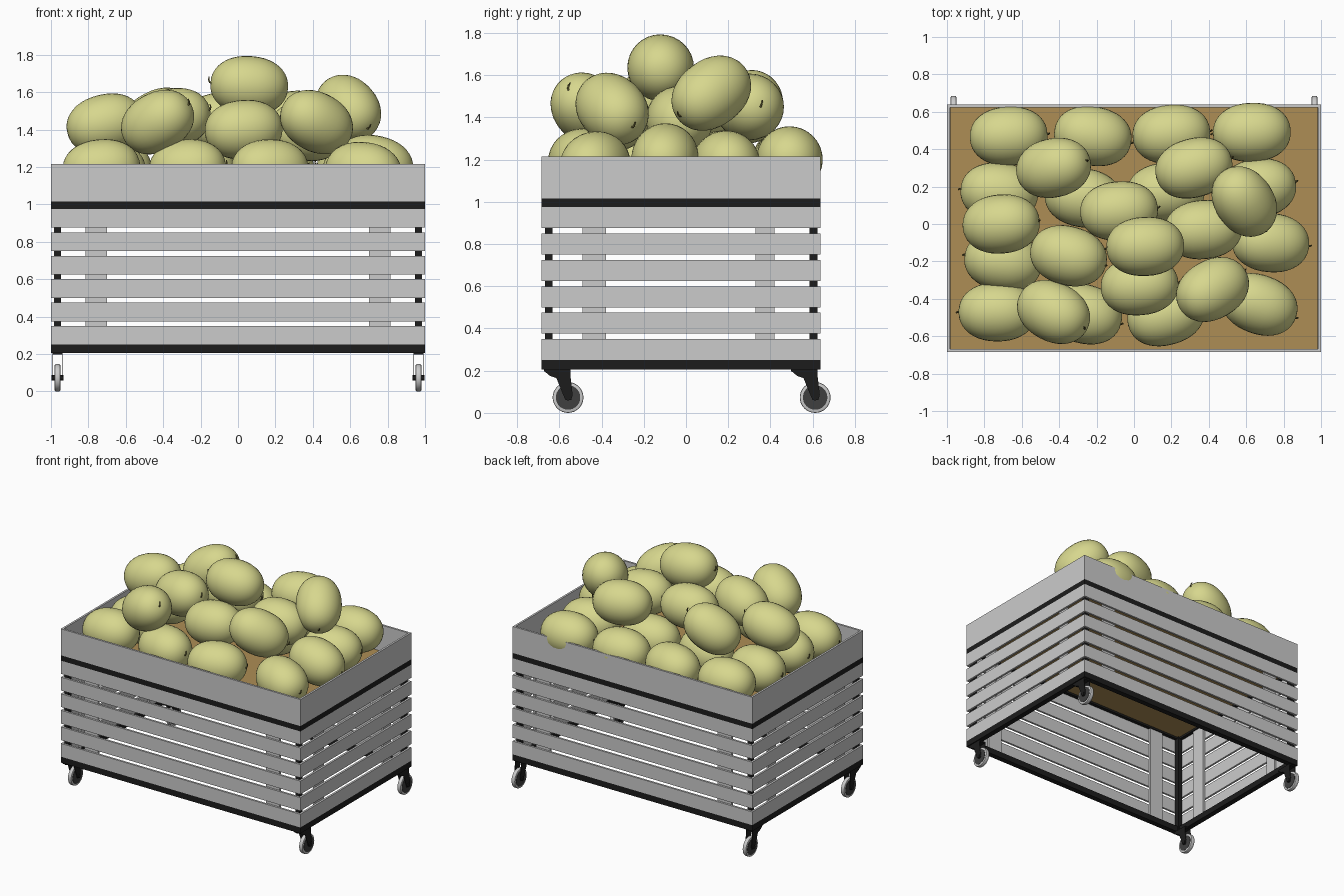
import bpy, bmesh
from math import radians, hypot, pi
from mathutils import Matrix, Vector

if "Cube" in bpy.data.objects:
    bpy.data.objects.remove(bpy.data.objects["Cube"])


def material(name, rgb):
    m = bpy.data.materials.new(name)
    m.diffuse_color = (*rgb, 1)
    m.use_nodes = True
    m.node_tree.nodes["Principled BSDF"].inputs["Base Color"].default_value = m.diffuse_color
    return m


BLACK = material("black_metal", (0.012, 0.012, 0.012))
DARK = material("dark_rubber", (0.05, 0.05, 0.05))
BROWN = material("brown_board", (0.42, 0.27, 0.09))
RIND = material("melon_rind", (0.68, 0.68, 0.27))
STEM = material("melon_stem", (0.16, 0.14, 0.04))


def finish(name, bm, mat=None):
    bmesh.ops.recalc_face_normals(bm, faces=bm.faces)
    me = bpy.data.meshes.new(name)
    bm.to_mesh(me)
    bm.free()
    if mat:
        me.materials.append(mat)
    ob = bpy.data.objects.new(name, me)
    bpy.context.collection.objects.link(ob)
    return ob


def add_box(bm, x, y, z):
    """x, y, z are (min, max) ranges."""
    size = [b - a for a, b in (x, y, z)]
    mid = [(a + b) / 2 for a, b in (x, y, z)]
    bmesh.ops.create_cube(bm, size=1, matrix=Matrix.Translation(mid) @ Matrix.Diagonal((*size, 1)))


def box(name, x, y, z, mat=None):
    bm = bmesh.new()
    add_box(bm, x, y, z)
    return finish(name, bm, mat)


Y0, Y1 = -0.684, 0.638      # outer front and back of the crate


def ring(name, z, t, mat=None):
    """Four boards around the crate, t thick."""
    bm = bmesh.new()
    add_box(bm, (-1, 1), (Y0, Y0 + t), z)
    add_box(bm, (-1, 1), (Y1 - t, Y1), z)
    add_box(bm, (-1, -1 + t), (Y0 + t, Y1 - t), z)
    add_box(bm, (1 - t, 1), (Y0 + t, Y1 - t), z)
    return finish(name, bm, mat)


# Crate: black frames, slats, top boards and floor
ring("bottom_frame", (0.205, 0.25), 0.04, BLACK)
ring("upper_frame", (0.975, 1.015), 0.04, BLACK)
for i in range(6):
    z = 0.25 + i * 0.125
    ring(f"slats_{i + 1}", (z, z + 0.1), 0.015)
ring("top_boards", (1.015, 1.215), 0.015)
box("floor", (-0.98, 0.98), (Y0 + 0.016, Y1 - 0.016), (0.99, 1.018), BROWN)

# Corner posts and the inner uprights that hold the slats
T = 0.016
for s in (-1, 1):
    for tag, y in (("front", (Y0 + T, Y0 + 0.052)), ("back", (Y1 - 0.052, Y1 - T))):
        box(f"{tag}_post", sorted((s * 0.947, s * 0.98)), y, (0.21, 0.99), BLACK)
    for tag, y in (("front", (Y0 + T, Y0 + 0.032)), ("back", (Y1 - 0.032, Y1 - T))):
        box(f"{tag}_upright", sorted((s * 0.70, s * 0.815)), y, (0.25, 0.975))
    for y in ((-0.49, -0.38), (0.33, 0.42)):
        box("side_upright", sorted((s * 0.968, s * 0.984)), y, (0.25, 0.975))


# Casters
def cylinder(name, x, y, z, r, w, mat, bevel=0):
    bm = bmesh.new()
    bmesh.ops.create_cone(bm, cap_ends=True, segments=32, radius1=r, radius2=r, depth=w,
                          matrix=Matrix.Translation((x, y, z)) @ Matrix.Rotation(pi / 2, 4, 'Y'))
    if bevel:
        rim = [e for e in bm.edges if abs(e.verts[0].co.x - e.verts[1].co.x) < 1e-5]
        bmesh.ops.bevel(bm, geom=rim, offset=bevel, segments=2, affect='EDGES', profile=0.5)
    ob = finish(name, bm, mat)
    ob.data.shade_smooth()
    ob.data.set_sharp_from_angle(angle=radians(35))
    return ob


FORK = [(-0.115, 0.2), (0.012, 0.2), (0.012, 0.17), (0.022, 0.085), (0.015, 0.06),
        (-0.012, 0.06), (-0.025, 0.09), (-0.055, 0.165), (-0.085, 0.175)]
for s in (-1, 1):
    for y in (-0.559, 0.612):
        x = s * 0.965
        cylinder("wheel", x, y, 0.073, 0.073, 0.03, None, 0.006)
        cylinder("wheel_hub", x, y, 0.073, 0.058, 0.034, DARK)
        cylinder("axle", x, y, 0.073, 0.014, 0.066, BLACK)
        bm = bmesh.new()
        for dx in (-0.025, 0.025):
            f = bm.faces.new([bm.verts.new((x + dx - 0.002, y + a, b)) for a, b in FORK])
            ext = bmesh.ops.extrude_face_region(bm, geom=[f])["geom"]
            # keep the starting face so each plate is closed
            bmesh.ops.translate(bm, vec=(0.004, 0, 0),
                                verts=[g for g in ext if isinstance(g, bmesh.types.BMVert)])
        add_box(bm, (x - 0.027, x + 0.027), (y - 0.115, y + 0.012), (0.196, 0.206))
        finish("caster_fork", bm, BLACK)

# One melon: a blunt ellipsoid lying along x, with a curled stem at its +x end
bm = bmesh.new()
bmesh.ops.create_uvsphere(bm, u_segments=32, v_segments=20, radius=1,
                          matrix=Matrix.Rotation(pi / 2, 4, 'Y'))
for v in bm.verts:
    a, r = v.co.x, hypot(v.co.y, v.co.z)
    k = 0.158 * r ** 0.92 / r if r > 1e-4 else 0
    ax = 0.208 * abs(a) ** 0.92 * (1 if a > 0 else -1)
    v.co = Vector((ax, v.co.y * k, v.co.z * k))
melon = finish("melon", bm, RIND)
melon.data.shade_smooth()

cu = bpy.data.curves.new("melon_stem", 'CURVE')
cu.dimensions = '3D'
cu.bevel_depth = 0.005
cu.bevel_resolution = 1
cu.use_fill_caps = True
sp = cu.splines.new('POLY')
path = [(0.2, 0, 0, 1.3), (0.213, 0, 0.004, 1), (0.219, 0.003, 0.016, 0.8), (0.217, 0.006, 0.032, 0.6)]
sp.points.add(len(path) - 1)
for p, (px, py, pz, r) in zip(sp.points, path):
    p.co = (px, py, pz, 1)
    p.radius = r
cu.materials.append(STEM)

# Pile: x, y, z, yaw, pitch (positive pitch lifts the stem end)
PILE = [
    (-0.67, 0.47, 1.19, 3, 0), (-0.22, 0.47, 1.18, -10, 0), (0.20, 0.48, 1.19, 5, 0),
    (0.63, 0.49, 1.20, 182, 0), (-0.72, 0.17, 1.18, 175, 0), (-0.27, 0.14, 1.18, -10, 0),
    (0.17, 0.17, 1.18, 5, 0), (0.66, 0.19, 1.18, 10, 0), (0.73, -0.10, 1.21, -5, -12),
    (-0.70, -0.20, 1.18, 170, 0), (-0.73, -0.47, 1.19, 180, -5), (-0.27, -0.48, 1.19, -15, 4),
    (0.17, -0.49, 1.19, 15, 0), (0.67, -0.43, 1.175, -20, -6),
    (-0.43, 0.30, 1.45, 12, 28), (0.32, 0.30, 1.45, 15, 0), (-0.71, 0.0, 1.43, 5, 14),
    (-0.08, 0.07, 1.44, 5, 0), (0.59, 0.12, 1.515, -55, -32), (0.37, -0.03, 1.39, 185, 5),
    (-0.35, -0.17, 1.46, -15, 12), (0.03, -0.33, 1.40, 5, 5), (-0.43, -0.47, 1.44, -28, 26),
    (0.42, -0.35, 1.44, 30, -25), (0.06, -0.12, 1.635, 183, 4),
]
for i, (x, y, z, yaw, pitch) in enumerate(PILE):
    m = (Matrix.Translation((x, y, z)) @ Matrix.Rotation(radians(yaw), 4, 'Z')
         @ Matrix.Rotation(radians(-pitch), 4, 'Y'))
    ob = melon if i == 0 else bpy.data.objects.new("melon", melon.data)
    stem = bpy.data.objects.new("melon_stem", cu)
    if i:
        bpy.context.collection.objects.link(ob)
    bpy.context.collection.objects.link(stem)
    ob.matrix_world = stem.matrix_world = m
